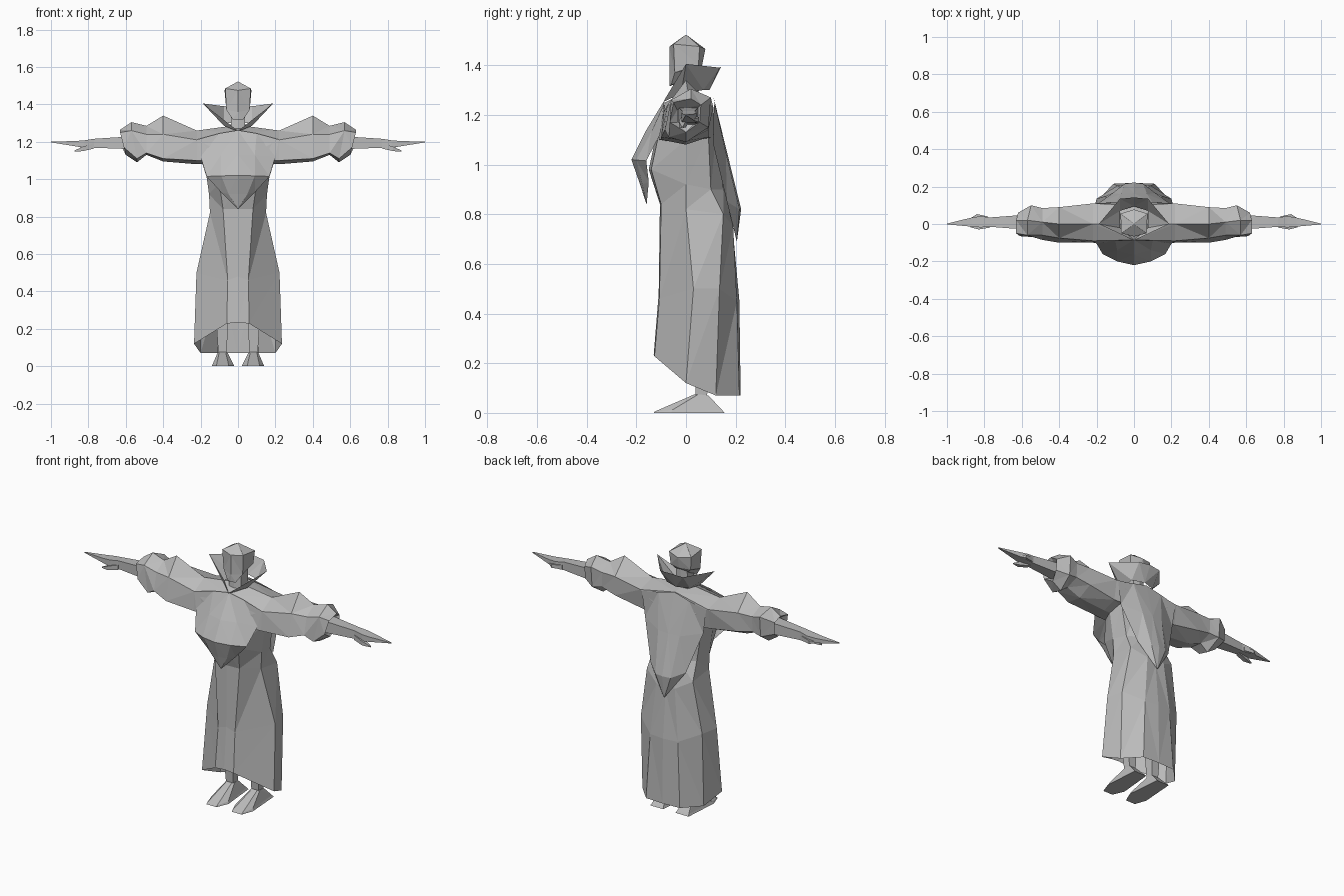
import bpy, bmesh

grey = bpy.data.materials.new("light grey")
grey.diffuse_color = (0.5, 0.5, 0.5, 1)


def loft(name, rings, closed=False, cap0=False, cap1=False):
    """Skin rows of points for the +x half, then mirror across x = 0."""
    bm = bmesh.new()
    rows = [[bm.verts.new(p) for p in r] for r in rings]
    n = len(rows[0])
    for a, b in zip(rows, rows[1:]):
        for i in range(n if closed else n - 1):
            j = (i + 1) % n
            bm.faces.new((a[i], a[j], b[j], b[i]))
    if cap0:
        bm.faces.new(rows[0])
    if cap1:
        bm.faces.new(rows[-1])
    bmesh.ops.remove_doubles(bm, verts=bm.verts, dist=0.0005)
    bmesh.ops.triangulate(bm, faces=[f for f in bm.faces if len(f.verts) == 4])
    bmesh.ops.recalc_face_normals(bm, faces=bm.faces)
    me = bpy.data.meshes.new(name)
    bm.to_mesh(me)
    bm.free()
    me.materials.append(grey)
    ob = bpy.data.objects.new(name, me)
    bpy.context.collection.objects.link(ob)
    m = ob.modifiers.new("mirror", "MIRROR")
    m.merge_threshold = 0.001
    return ob


def at_x(x, yz):
    return [(x, y, z) for y, z in yz]


def box_ring(x, y, z, ry, rz):
    return at_x(x, [(y - ry, z - rz), (y - ry, z + rz), (y + ry, z + rz), (y + ry, z - rz)])


# Robe: open tube, hem lifted at the front
loft("robe", [
    [(0, -.13, .235), (.06, -.127, .228), (.235, .0, .12), (.2, .12, .07), (.11, .215, .07), (0, .22, .07)],
    [(0, -.11, .48), (.055, -.107, .46), (.222, .03, .5), (.2, .135, .5), (.09, .205, .45), (0, .215, .45)],
    [(0, -.105, .84), (.08, -.1, .84), (.15, 0, .82), (.15, .15, .8), (.06, .19, .75), (0, .19, .72)],
    [(0, -.15, .98), (.1, -.14, .98), (.155, .0, .92), (.14, .1, .9), (.06, .15, .9), (0, .16, .9)],
    [(0, -.12, 1.12), (.12, -.11, 1.12), (.18, 0, 1.1), (.17, .09, 1.12), (.07, .12, 1.12), (0, .12, 1.12)],
])

# Shoulders and puffed sleeves, ending in a recessed cuff
loft("shoulders_and_sleeves", [
    at_x(0, [(-.12, 1.1), (-.085, 1.25), (0, 1.29), (.1, 1.27), (.12, 1.1), (0, 1.08)]),
    at_x(.22, [(-.1, 1.1), (-.09, 1.21), (0, 1.26), (.11, 1.23), (.09, 1.11), (0, 1.08)]),
    at_x(.40, [(-.1, 1.11), (-.075, 1.24), (0, 1.34), (.09, 1.25), (.09, 1.14), (0, 1.095)]),
    at_x(.49, [(-.085, 1.14), (-.06, 1.24), (.01, 1.285), (.085, 1.25), (.08, 1.16), (0, 1.13)]),
    [(.54, -.07, 1.11), (.57, -.06, 1.26), (.57, .02, 1.305), (.55, .1, 1.27), (.55, .09, 1.15), (.54, 0, 1.09)],
    [(.61, -.065, 1.17), (.63, -.05, 1.25), (.63, .02, 1.265), (.62, .06, 1.24), (.62, .055, 1.17), (.6, 0, 1.13)],
    at_x(.58, [(-.035, 1.17), (-.035, 1.22), (.01, 1.23), (.04, 1.22), (.04, 1.17), (0, 1.16)]),
], closed=True, cap1=True)

# Forearm tapering into a pointed hand
loft("forearm_and_hand", [
    box_ring(.57, .01, 1.195, .04, .034),
    box_ring(.77, .01, 1.192, .025, .024),
    box_ring(.82, .012, 1.188, .03, .02),
    box_ring(.87, .01, 1.19, .024, .014),
    box_ring(1.0, 0, 1.199, .002, .002),
], closed=True, cap0=True, cap1=True)
# Thumb below and finger knuckle at the back
loft("thumb", [box_ring(.77, -.005, 1.178, .014, .014),
               box_ring(.83, -.015, 1.162, .014, .012),
               box_ring(.875, -.015, 1.15, .003, .003)], closed=True, cap0=True, cap1=True)
loft("rear_finger", [box_ring(.78, .03, 1.185, .01, .012),
                     box_ring(.84, .045, 1.18, .008, .01),
                     box_ring(.87, .03, 1.18, .003, .003)], closed=True, cap0=True, cap1=True)

# Draped front flap, bulging forward and folding back to a point
loft("front_drape", [
    [(0, -.085, 1.262), (.1, -.088, 1.245), (.22, -.092, 1.212)],
    [(0, -.165, 1.13), (.09, -.14, 1.13), (.2, -.105, 1.12)],
    [(0, -.22, 1.02), (.09, -.2, 1.018), (.168, -.16, 1.015)],
    [(0, -.185, .92), (.05, -.175, .92), (.09, -.15, .93)],
    [(0, -.16, .842), (.002, -.16, .842), (.004, -.158, .843)],
])

# Back cape narrowing to a low point
loft("back_cape", [
    [(0, .11, 1.275), (.1, .115, 1.25), (.21, .112, 1.225)],
    [(0, .165, 1.05), (.07, .16, 1.05), (.19, .11, 1.08)],
    [(0, .222, .82), (.05, .215, .82), (.115, .165, .85)],
    [(0, .205, .69), (.002, .205, .69), (.004, .204, .692)],
])

# Flared stand-up collar, open in a V at the front
loft("collar", [
    [(0, -.085, 1.255), (.075, -.02, 1.285), (.075, .07, 1.3), (0, .095, 1.3)],
    [(0, -.088, 1.258), (.188, .0, 1.405), (.075, .135, 1.39), (0, .142, 1.395)],
])

# Neck and faceted head
loft("neck", [
    [(0, -.04, 1.26), (.04, -.03, 1.26), (.04, .04, 1.26), (0, .05, 1.26)],
    [(0, -.03, 1.37), (.035, -.02, 1.37), (.035, .04, 1.4), (0, .05, 1.4)],
])
loft("head", [
    [(0, -.03, 1.33), (.02, -.03, 1.33), (.03, .02, 1.36), (0, .03, 1.37)],
    [(0, -.066, 1.315), (.028, -.06, 1.32), (.045, .04, 1.38), (0, .055, 1.39)],
    [(0, -.067, 1.36), (.062, -.045, 1.37), (.065, .05, 1.4), (0, .065, 1.4)],
    [(0, -.067, 1.475), (.068, -.05, 1.485), (.072, .055, 1.475), (0, .078, 1.465)],
    [(0, -.002, 1.522), (.001, -.001, 1.522), (.001, .001, 1.522), (0, .002, 1.522)],
])

# Legs and wedge feet
loft("leg", [
    [(.06, .04, .06), (.105, .04, .06), (.105, .085, .06), (.06, .085, .06)],
    [(.055, .03, .22), (.115, .03, .22), (.115, .09, .22), (.055, .09, .22)],
    [(.05, .02, .5), (.12, .02, .5), (.12, .1, .5), (.05, .1, .5)],
], closed=True, cap0=True, cap1=True)
loft("foot", [
    [(.05, -.13, 0), (.115, -.13, 0), (.14, -.06, 0), (.125, .155, 0), (.04, .155, 0), (.02, -.06, 0)],
    [(.05, -.125, .006), (.115, -.125, .006), (.135, -.055, .012), (.12, .145, .012), (.045, .145, .012), (.025, -.055, .012)],
    [(.066, .035, .075), (.1, .035, .075), (.108, .05, .075), (.105, .09, .07), (.06, .09, .07), (.057, .05, .075)],
], closed=True, cap0=True, cap1=True)
